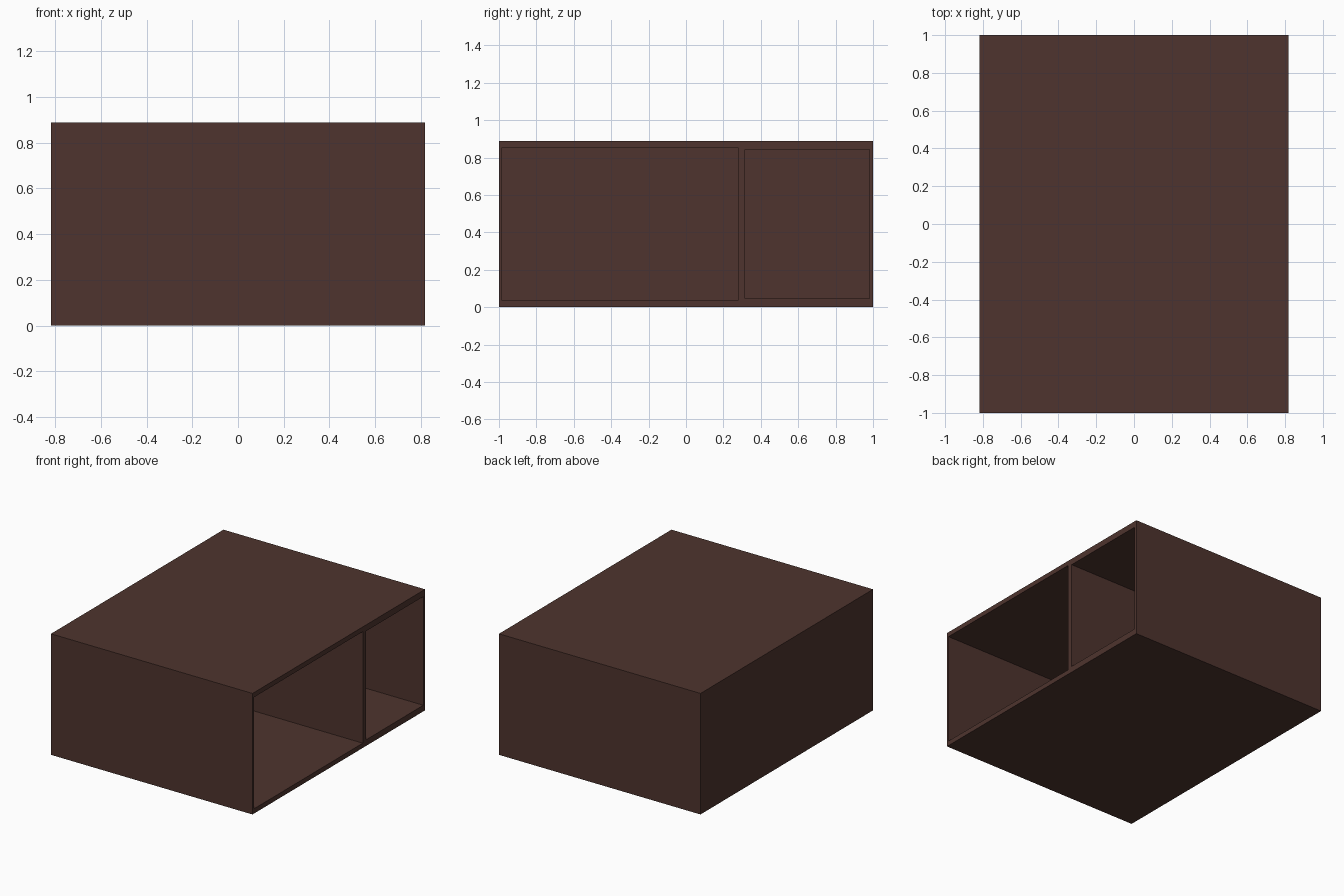
import bpy

if "Cube" in bpy.data.objects:
    bpy.data.objects.remove(bpy.data.objects["Cube"])

wood = bpy.data.materials.new("dark_brown_wood")
wood.diffuse_color = (0.0762, 0.0343, 0.0273, 1)
wood.use_nodes = True
wood.node_tree.nodes["Principled BSDF"].inputs["Base Color"].default_value = wood.diffuse_color


def box(name, lo, hi):
    """Axis-aligned box between two corners."""
    bpy.ops.mesh.primitive_cube_add(size=1)
    ob = bpy.context.object
    ob.name = name
    for v in ob.data.vertices:
        for i in range(3):
            v.co[i] = lo[i] if v.co[i] < 0 else hi[i]
    ob.data.materials.append(wood)
    return ob


# Outer cabinet shell
W, H = 0.818, 0.888
cabinet = box("cabinet", (-W, -1, 0), (W, 1, H))

# Two deep compartments open on the right side: y range, z range
BACK = -W + 0.03
compartments = {
    "large_compartment": (-0.984, 0.278, 0.035, 0.853),
    "small_compartment": (0.316, 0.98, 0.045, 0.842),
}
for name, (y0, y1, z0, z1) in compartments.items():
    cutter = box(name + "_cutter", (BACK, y0, z0), (W + 0.1, y1, z1))
    mod = cabinet.modifiers.new(name, 'BOOLEAN')
    mod.operation = 'DIFFERENCE'
    mod.solver = 'EXACT'
    mod.object = cutter
    bpy.context.view_layer.objects.active = cabinet
    bpy.ops.object.modifier_apply(modifier=mod.name)
    bpy.data.objects.remove(cutter, do_unlink=True)
